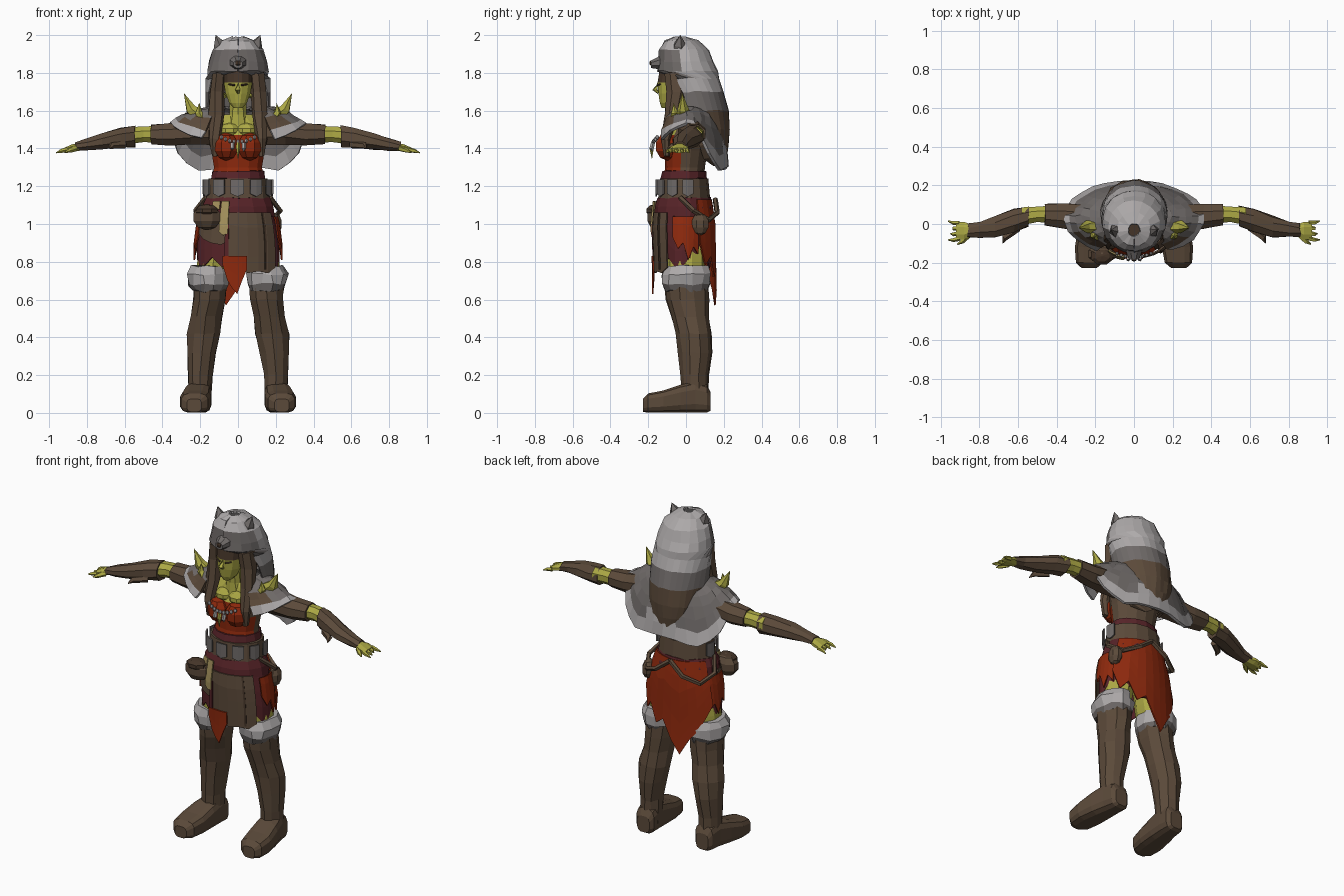
import bpy, bmesh, random
from math import sin, cos, radians, pi
from mathutils import Vector

random.seed(4)
if "Cube" in bpy.data.objects:
    bpy.data.objects.remove(bpy.data.objects["Cube"])

COLOURS = {
    "leather brown": (.105, .068, .042), "dark hair": (.06, .036, .022),
    "green skin": (.42, .40, .06), "red cloth": (.27, .022, .004),
    "maroon cloth": (.095, .017, .021), "light fur": (.42, .40, .40),
    "grey fur": (.16, .145, .14), "tan strap": (.38, .29, .11),
}
MATS = {}
for label, rgb in COLOURS.items():
    m = bpy.data.materials.new(label)
    m.use_nodes = True
    m.diffuse_color = (*rgb, 1)
    bsdf = m.node_tree.nodes["Principled BSDF"]
    bsdf.inputs["Base Color"].default_value = (*rgb, 1)
    bsdf.inputs["Roughness"].default_value = .9
    MATS[label] = m
BROWN, HAIR, SKIN, RED, MAROON, LIGHT, GREY, TAN = COLOURS


def lerp_table(table, x):
    """Interpolate rows (key, values...) sorted by rising key."""
    if x <= table[0][0]:
        return table[0][1:]
    for a, b in zip(table, table[1:]):
        if x <= b[0]:
            f = (x - a[0]) / (b[0] - a[0])
            return [p + (q - p) * f for p, q in zip(a[1:], b[1:])]
    return table[-1][1:]


def grid(name, rows, paint, closed=False, thick=0, rough=0):
    """Skin rows of points; paint is a colour or a rule of face centre and normal."""
    n = len(rows[0])
    verts = [Vector(p) + Vector([random.uniform(-rough, rough) for _ in "xyz"])
             for r in rows for p in r]
    faces = [(i * n + j, i * n + (j + 1) % n, (i + 1) * n + (j + 1) % n, (i + 1) * n + j)
             for i in range(len(rows) - 1) for j in range(n if closed else n - 1)]
    if closed:
        faces += [tuple(range(n)), tuple(range(len(verts) - n, len(verts)))]
    me = bpy.data.meshes.new(name)
    me.from_pydata(verts, [], faces)
    bm = bmesh.new()
    bm.from_mesh(me)
    bmesh.ops.recalc_face_normals(bm, faces=bm.faces)
    used = []
    for f in bm.faces:
        c = paint if isinstance(paint, str) else paint(f.calc_center_median(), f.normal)
        if c not in used:
            used.append(c)
        f.material_index = used.index(c)
    bm.to_mesh(me)
    bm.free()
    for c in used:
        me.materials.append(MATS[c])
    ob = bpy.data.objects.new(name, me)
    bpy.context.collection.objects.link(ob)
    if thick:
        mod = ob.modifiers.new("thickness", "SOLIDIFY")
        mod.thickness, mod.offset = thick, 0
    return ob


def loft(name, rings, paint, axis="z", n=10, side=1, box=1, rough=0):
    """Rings (position, centre a, centre b, radius a, radius b) along an axis."""
    rows = []
    for k, a, b, ra, rb in rings:
        row = []
        for j in range(n):
            t = 2 * pi * (j + .5) / n
            c, s = cos(t), sin(t)
            u = a + ra * abs(c) ** box * (1 if c > 0 else -1)
            v = b + rb * abs(s) ** box * (1 if s > 0 else -1)
            p = {"z": (u, v, k), "x": (k, u, v), "y": (u, k, v)}[axis]
            row.append((p[0] * side, p[1], p[2]))
        rows.append(row)
    return grid(name, rows, paint, True, rough=rough)


def bar(name, points, radii, paint, n=5, side=1):
    """Tapered limb, spike or cord through points."""
    pts = [Vector((p[0] * side, p[1], p[2])) for p in points]
    rows = []
    for i, p in enumerate(pts):
        d = pts[min(i + 1, len(pts) - 1)] - pts[max(i - 1, 0)]
        q = d.to_track_quat("Z", "Y")
        rows.append([p + q @ Vector((cos(2 * pi * j / n), sin(2 * pi * j / n), 0)) * radii[i]
                     for j in range(n)])
    return grid(name, rows, paint, True)


def ball(name, c, r, paint, n=8):
    rings = [(c[2] + r[2] * cos(t), c[0], c[1], r[0] * sin(t), r[1] * sin(t))
             for t in [pi * (i + .1) / 5.2 for i in range(6)]]
    return loft(name, rings, paint, n=n)


# Skirt outline: height, half width, half depth
SKIRT = [(.76, .215, .135), (.88, .215, .14), (1, .2, .145), (1.14, .165, .13)]


def panel(name, a0, a1, top, bottoms, paint, off=0, flare=0, rows=5):
    """Cloth wrapped on the hips between two angles from the front, ragged below."""
    out = []
    for i in range(rows):
        v, row = i / (rows - 1), []
        for j, low in enumerate(bottoms):
            a = radians(a0 + (a1 - a0) * j / (len(bottoms) - 1))
            z = top + (low - top) * v
            rx, ry = lerp_table(SKIRT, z)
            o = off + flare * v
            row.append(((rx + o) * sin(a), -.01 - (ry + o) * cos(a), z))
        out.append(row)
    return grid(name, out, paint, thick=.008)


# Torso and clothing
def torso_paint(c, n):
    if n.y < -.25 and abs(c.x) < .13:
        return SKIN if c.z > 1.47 else RED
    return BROWN


loft("torso", [(1.06, 0, -.01, .16, .12), (1.22, 0, -.015, .145, .11), (1.3, 0, -.005, .13, .105),
               (1.39, 0, 0, .145, .115), (1.47, 0, .01, .165, .115), (1.53, 0, .025, .16, .1),
               (1.58, 0, .01, .08, .07)], torso_paint, n=14)
loft("neck", [(1.52, 0, -.02, .065, .06), (1.58, 0, -.03, .048, .048), (1.68, 0, -.04, .045, .045)], SKIN)
loft("waist_band", [(1.24, 0, -.01, .148, .122), (1.28, 0, -.008, .14, .115)], MAROON, n=14, rough=.003)
loft("belt", [(1.13, 0, -.01, .172, .138), (1.24, 0, -.01, .16, .128)], BROWN, n=14)
loft("sash", [(1.04, 0, -.01, .2, .155), (1.09, 0, -.01, .195, .155), (1.14, 0, -.01, .172, .138)],
     MAROON, n=14, rough=.004)
for a in range(-100, 101, 33):
    panel("belt_plate", a - 11, a + 11, 1.235, [1.16, 1.145, 1.16], GREY, .018, rows=3)
for s in (1, -1):
    ball("bust", (.062 * s, -.095, 1.41), (.068, .072, .075), RED)
    ball("upper_chest", (.045 * s, -.07, 1.495), (.055, .045, .04), SKIN)

# Necklace
for i in range(-4, 5):
    ball("bead", (.022 * i, -.172 + .0012 * i * i, 1.435 + .0015 * i * i), (.01, .01, .012), LIGHT, 6)
for x, low in ((-.03, 1.39), (0, 1.34), (.03, 1.38)):
    bar("tooth", [(x, -.175, 1.43), (x, -.182, 1.4), (x, -.18, low)], (.011, .012, .001),
        LIGHT if x else SKIN)

# Skirt, apron and torn cloths
panel("skirt", -180, 180, 1.12, [.78 + .05 * (j % 3 == 0) + random.uniform(-.02, .02) for j in range(24)], MAROON)
panel("apron_right", -85, -8, 1.06, [.99, .95, .92, .9, .89, .92], BROWN, .014)
panel("apron_left", -16, 56, 1.06, [.82, .77, .74, .75, .74, .77], BROWN, .022)
panel("apron_seam", 36, 39, 1.06, [.76, .76], HAIR, .028)
panel("front_rag", -19, 11, .83, [.78, .7, .66, .63, .7, .76], RED, .031)
panel("rag_knot", -17, -12, 1.0, [.82, .8], MAROON, .029)
panel("hanging_strap", -25, -13, 1.12, [.96, .94, .95], TAN, .034)
panel("strap_end", -40, -27, 1.12, [1.06, 1.08], TAN, .034)
for s in (1, -1):
    panel("side_rag", 68 * s, 118 * s, 1.04, [.93, .87, .9, .81, .88, .84], RED, .018)
panel("back_cloth", 118, 246, 1.13, [.9, .78, .83, .72, .76, .65, .57, .66, .72, .8, .88], RED, .012, .022, 7)

# Pouches and hip cords
ball("belt_pouch", (-.165, -.155, 1.035), (.08, .055, .068), BROWN)
ball("pouch_flap", (-.165, -.165, 1.07), (.065, .05, .035), HAIR)
ball("hip_pouch", (.2, .075, 1.0), (.035, .05, .06), BROWN)
for s in (1, -1):
    bar("hip_cord", [(.0, .155, 1.13), (.09, .165, 1.06), (.18, .12, 1.02), (.225, .04, 1.07), (.17, -.03, 1.14)],
        [.014] * 5, BROWN, side=s)

# Legs, boots and fur cuffs
for s, word in ((1, "left"), (-1, "right")):
    loft(word + "_thigh", [(.7, .145, 0, .085, .1), (.8, .13, 0, .09, .105), (1, .1, 0, .085, .1)], SKIN, side=s)
    loft(word + "_boot", [(.06, .2, .05, .06, .068), (.2, .2, .045, .066, .073), (.32, .192, .048, .08, .088),
                          (.42, .18, .042, .093, .094), (.51, .168, .022, .086, .1), (.6, .152, .008, .09, .112),
                          (.7, .147, 0, .094, .116)], BROWN, side=s, rough=.004)
    loft(word + "_foot", [(-.228, .232, .04, .04, .035), (-.2, .23, .052, .072, .052), (-.12, .225, .06, .083, .06),
                          (-.03, .215, .075, .076, .075), (.05, .205, .085, .066, .085), (.11, .2, .075, .06, .075),
                          (.13, .2, .06, .042, .05)], BROWN, "y", 12, s, .6)
    loft(word + "_fur_cuff", [(.645, .15, 0, .09, .112), (.68, .153, 0, .107, .126), (.735, .155, 0, .112, .13),
                              (.775, .15, 0, .095, .115)],
         lambda c, n: LIGHT if c.z > .67 else GREY, n=12, side=s, rough=.008)

    # Arms and hands
    loft(word + "_upper_arm", [(.13, .03, 1.485, .06, .07), (.25, .03, 1.485, .075, .07), (.36, .04, 1.475, .07, .063),
                               (.46, .048, 1.475, .058, .055)], BROWN, "x", 8, s, rough=.003)
    loft(word + "_elbow", [(.44, .05, 1.475, .048, .047), (.5, .05, 1.475, .043, .045), (.58, .04, 1.468, .05, .048)],
         SKIN, "x", 8, s)
    loft(word + "_bracer", [(.545, .04, 1.465, .056, .06), (.62, .018, 1.455, .065, .056), (.72, -.015, 1.438, .058, .046),
                            (.8, -.028, 1.422, .043, .035), (.86, -.033, 1.41, .036, .026)], BROWN, "x", 8, s, rough=.004)
    bar(word + "_bracer_tip", [(.6, -.02, 1.42), (.67, -.07, 1.415), (.68, -.1, 1.4)], (.02, .018, .002), BROWN, side=s)
    loft(word + "_hand", [(.84, -.032, 1.408, .03, .022), (.88, -.035, 1.402, .05, .021), (.92, -.035, 1.39, .05, .014)],
         SKIN, "x", 8, s)
    for i in range(4):
        y = -.075 + .027 * i
        bar(word + "_finger", [(.905, y, 1.393), (.935, y * 1.1, 1.387), (.962 - .012 * (i % 3), y * 1.2 + .008, 1.377)],
            (.013, .011, .003), SKIN, side=s)
    bar(word + "_thumb", [(.86, -.06, 1.4), (.89, -.09, 1.39), (.915, -.105, 1.38)], (.016, .013, .004), SKIN, side=s)

    # Shoulder spikes, ears and front locks
    bar(word + "_shoulder_spike", [(.19, -.01, 1.56), (.25, -.015, 1.61), (.285, -.02, 1.69)], (.045, .03, .001), SKIN, 6, s)
    bar(word + "_small_spike", [(.18, -.06, 1.55), (.21, -.06, 1.59), (.205, -.065, 1.64)], (.025, .02, .001), SKIN, side=s)
    bar(word + "_ear", [(.07, -.05, 1.69), (.12, -.04, 1.66), (.128, -.03, 1.58)], (.025, .018, .002), SKIN, side=s)
    loft(word + "_lock", [(1.36, .125, -.1, .015, .015), (1.45, .125, -.105, .03, .025), (1.58, .115, -.07, .042, .04),
                          (1.7, .11, -.05, .042, .055), (1.8, .1, -.06, .04, .055)], BROWN, n=7, side=s, rough=.004)
    bar(word + "_hood_ear", [(.075, -.03, 1.9), (.098, -.035, 1.95), (.118, -.03, 2.0)], (.042, .034, .001), GREY, 5, s)
    bar(word + "_eye", [(.018, -.152, 1.735), (.05, -.135, 1.74)], (.006, .004), HAIR, 4, s)

# Face
loft("face", [(1.615, 0, -.1, .025, .03), (1.64, 0, -.09, .048, .05), (1.69, 0, -.078, .068, .07),
              (1.75, 0, -.07, .078, .083), (1.83, 0, -.06, .078, .08)],
     lambda c, n: HAIR if c.z > 1.76 or c.y > -.05 else SKIN, n=12)
bar("nose", [(0, -.145, 1.745), (0, -.165, 1.71), (0, -.145, 1.695)], (.008, .015, .008), SKIN)


# Animal hood flowing down the back: height, half angle, half width, centre y, half depth
def hood_paint(c, n):
    if c.y < -.02 and c.z < 1.9:
        return GREY
    return LIGHT if c.z > 1.7 else GREY if c.z > 1.62 else BROWN


HOOD = [(1.985, 180, .03, -.03, .03), (1.965, 180, .085, -.025, .085), (1.92, 180, .128, -.01, .125),
        (1.86, 180, .15, 0, .14), (1.81, 180, .16, .01, .158), (1.77, 122, .163, .025, .145),
        (1.7, 115, .165, .045, .148), (1.6, 108, .165, .06, .158), (1.5, 100, .16, .07, .155),
        (1.42, 95, .145, .08, .142), (1.35, 88, .1, .09, .122), (1.31, 80, .04, .13, .07)]
grid("hood", [[(rx * sin(t), cy + ry * cos(t), z) for t in [radians(h * j / 9) for j in range(-9, 10)]]
              for z, h, rx, cy, ry in HOOD], hood_paint, thick=.012, rough=.004)
loft("hood_snout", [(-.1, 0, 1.865, .06, .05), (-.15, 0, 1.852, .042, .034), (-.185, 0, 1.846, .026, .022)], GREY, "y", 8)
ball("hood_nose", (0, -.183, 1.852), (.017, .012, .014), HAIR, 6)

# Fur mantle: bottom edge height by angle from the back
EDGE = [(0, 1.31), (40, 1.28), (62, 1.38), (90, 1.545), (120, 1.5), (148, 1.45)]
mantle = []
for i in range(7):
    v, row = i / 6, []
    for j in range(-12, 13):
        t = 148 * j / 12
        low = lerp_table(EDGE, abs(t))[0]
        w, a = v ** .7, radians(t)
        row.append(((.12 + .24 * w) * sin(a), .03 + (.09 + .1 * w) * cos(a), 1.615 + (low - 1.615) * v ** 1.5))
    mantle.append(row)


def mantle_paint(c, n):
    w = (c.x / .34) ** 2 + ((c.y - .03) / .18) ** 2
    return LIGHT if w > .9 else BROWN if c.y < -.05 and c.z < 1.56 else GREY


grid("fur_mantle", mantle, mantle_paint, thick=.016, rough=.006)
